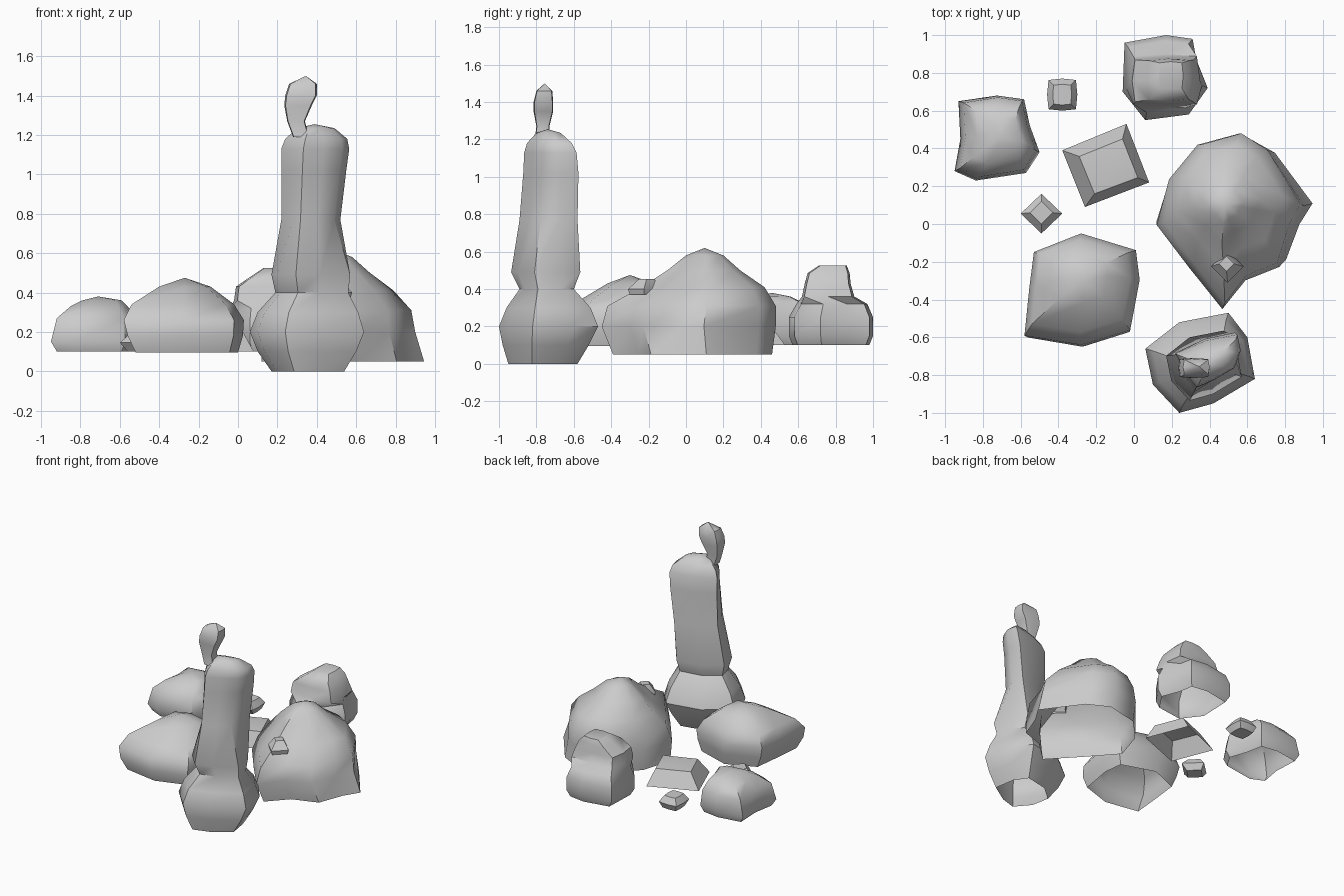
import bpy, bmesh, math


def fit(outline, x0, x1, y0, y1):
    """Stretch an outline to the given bounds."""
    xs = [p[0] for p in outline]
    ys = [p[1] for p in outline]
    fx = (x1 - x0) / (max(xs) - min(xs))
    fy = (y1 - y0) / (max(ys) - min(ys))
    return [(x0 + (x - min(xs)) * fx, y0 + (y - min(ys)) * fy) for x, y in outline]


def loft(name, levels, peak=None, base=False, angle=42):
    """Join stacked rings (outline, z, x0, x1, y0, y1); close at a peak or flat top."""
    bm = bmesh.new()
    rings = []
    for outline, z, *bounds in levels:
        pts = fit(outline, *bounds)
        rings.append([bm.verts.new((x, y, z)) for x, y in pts])
    n = len(rings[0])
    for a, b in zip(rings, rings[1:]):
        for i in range(n):
            j = (i + 1) % n
            bm.faces.new((a[i], a[j], b[j], b[i]))
    if peak:
        tip = bm.verts.new(peak)
        for i in range(n):
            bm.faces.new((rings[-1][i], rings[-1][(i + 1) % n], tip))
    else:
        bm.faces.new(rings[-1])
    if base:
        bm.faces.new(rings[0][::-1])
    mesh = bpy.data.meshes.new(name)
    bm.to_mesh(mesh)
    bm.free()
    ob = bpy.data.objects.new(name, mesh)
    bpy.context.collection.objects.link(ob)
    bpy.ops.object.select_all(action='DESELECT')
    ob.select_set(True)
    bpy.context.view_layer.objects.active = ob
    bpy.ops.object.shade_smooth_by_angle(angle=math.radians(angle))
    return ob


# All outlines run counter-clockwise
bulb = [(.10, -.85), (.24, -1), (.42, -.95), (.64, -.82), (.60, -.60), (.50, -.47), (.24, -.52), (.06, -.66)]
shaft = [(.25, -.86), (.30, -.93), (.42, -.87), (.53, -.80), (.57, -.68), (.55, -.57), (.36, -.61), (.17, -.70)]
square = [(-.05, .5), (0, 0), (.5, -.05), (1, 0), (1.05, .5), (1, 1), (.5, 1.05), (0, 1)]
diamond = [(0, -1), (1, 0), (0, 1), (-1, 0)]

# Tall stone pillar with bulging foot
loft("pillar", [
    (bulb, 0, .17, .54, -.95, -.58),
    (bulb, .10, .10, .60, -.98, -.52),
    (bulb, .20, .06, .64, -1, -.47),
    (bulb, .30, .10, .61, -.96, -.51),
    (bulb, .40, .19, .56, -.89, -.60),
    (bulb, .49, .17, .57, -.935, -.565),
    (shaft, .77, .22, .52, -.89, -.58),
    (shaft, 1.02, .22, .55, -.87, -.575),
    (shaft, 1.13, .22, .565, -.865, -.585),
    (shaft, 1.18, .24, .555, -.85, -.61),
    (shaft, 1.235, .30, .49, -.80, -.67)],
    peak=(.39, -.74, 1.255))

# Small head stone perched on the pillar
loft("pillar_top_stone", [
    (square, 1.19, .28, .36, -.81, -.73),
    (square, 1.27, .25, .34, -.80, -.73),
    (square, 1.35, .235, .375, -.815, -.71),
    (square, 1.40, .24, .40, -.815, -.71),
    (square, 1.46, .26, .40, -.80, -.715)],
    peak=(.345, -.755, 1.50))

# Big boulder
big = [(.12, 0), (.30, -.22), (.49, -.44), (.62, -.29), (.81, -.22), (.88, -.02), (.95, .10),
       (.75, .39), (.59, .48), (.35, .42), (.19, .24)]
loft("big_boulder", [
    (big, .05, .12, .945, -.39, .46),
    (big, .20, .12, .90, -.45, .48),
    (big, .31, .16, .88, -.42, .48),
    (big, .41, .22, .79, -.24, .42),
    (big, .50, .30, .67, -.10, .29),
    (big, .58, .39, .58, 0, .20)],
    peak=(.48, .10, .62), angle=50)
loft("boulder_chip", [
    (diamond, .37, .42, .57, -.30, -.15),
    (diamond, .40, .41, .58, -.31, -.14),
    (diamond, .455, .45, .53, -.25, -.17)])

# Rounded boulder at front left
round_rock = [(-.58, -.60), (-.28, -.65), (-.02, -.57), (.03, -.30), (.01, -.14), (-.28, -.05),
              (-.53, -.15), (-.555, -.35)]
loft("front_boulder", [
    (round_rock, .095, -.52, 0, -.62, -.08),
    (round_rock, .18, -.56, .025, -.65, -.06),
    (round_rock, .26, -.58, .03, -.64, -.05),
    (round_rock, .34, -.54, -.02, -.57, -.08),
    (round_rock, .43, -.40, -.14, -.42, -.17)],
    peak=(-.27, -.30, .475))

# Squat boulder at back left with a low cap
squat = [(-.94, .28), (-.83, .23), (-.57, .27), (-.50, .38), (-.55, .52), (-.58, .66), (-.72, .68),
         (-.92, .65), (-.91, .45)]
loft("left_boulder", [
    (squat, .10, -.92, -.53, .25, .66),
    (squat, .15, -.95, -.50, .23, .68),
    (squat, .27, -.92, -.52, .25, .67),
    (squat, .33, -.85, -.56, .32, .62),
    (squat, .36, -.79, -.59, .38, .56)],
    peak=(-.71, .46, .38))

# Stepped boulder at the back
back = [(-.06, .70), (.06, .55), (.29, .58), (.39, .72), (.33, .87), (.31, .98), (.17, 1), (-.05, .96)]
loft("back_boulder", [
    (back, .10, -.03, .36, .57, .98),
    (back, .15, -.06, .39, .55, 1),
    (back, .25, -.06, .39, .55, 1),
    (back, .32, -.04, .36, .59, .97),
    (square, .36, -.02, .35, .62, .90),
    (square, .43, -.01, .33, .635, .88),
    (square, .485, .07, .30, .65, .875),
    (square, .525, .13, .26, .71, .86)])

# Flat slab in the middle
slab = [(-.26, .09), (.08, .22), (-.04, .53), (-.38, .39)]
loft("flat_slab", [
    (slab, .10, -.38, .08, .09, .53),
    (slab, .21, -.29, .02, .16, .45)],
    peak=(-.12, .32, .225), angle=30)

# Two pebbles
loft("pebble_back", [
    (square, .10, -.44, -.32, .63, .75),
    (square, .145, -.46, -.30, .60, .77),
    (square, .19, -.43, -.33, .63, .74)], base=True)
loft("pebble_middle", [
    (diamond, .10, -.56, -.42, -.01, .13),
    (diamond, .145, -.60, -.38, -.05, .16),
    (diamond, .19, -.55, -.43, .0, .12)], base=True)
